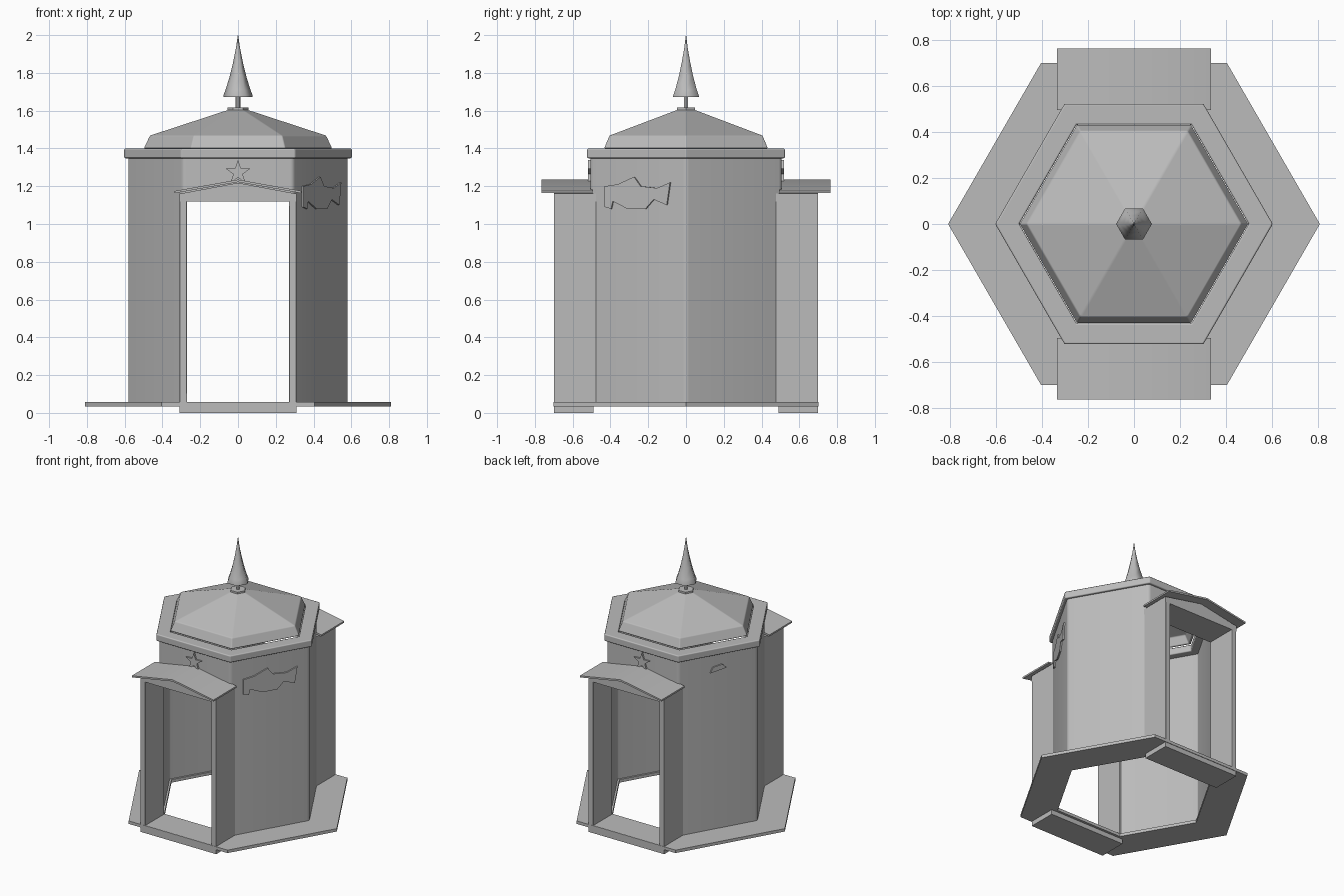
import bpy, bmesh, math
from mathutils import Vector, Matrix

cube = bpy.data.objects.get("Cube")
if cube:
    bpy.data.objects.remove(cube, do_unlink=True)

stone = bpy.data.materials.new("grey_stone")
stone.use_nodes = True
GREY = (0.5, 0.5, 0.5, 1)
stone.diffuse_color = GREY
stone.node_tree.nodes["Principled BSDF"].inputs["Base Color"].default_value = GREY


def finish(name, bm, smooth=30, bevel=0):
    bmesh.ops.remove_doubles(bm, verts=bm.verts, dist=1e-5)
    bmesh.ops.recalc_face_normals(bm, faces=bm.faces)
    mesh = bpy.data.meshes.new(name)
    bm.to_mesh(mesh)
    bm.free()
    mesh.materials.append(stone)
    ob = bpy.data.objects.new(name, mesh)
    bpy.context.collection.objects.link(ob)
    bpy.ops.object.select_all(action="DESELECT")
    ob.select_set(True)
    bpy.context.view_layer.objects.active = ob
    bpy.ops.object.shade_smooth_by_angle(angle=math.radians(smooth))
    if bevel:
        mod = ob.modifiers.new("soft_edges", "BEVEL")
        mod.width, mod.segments = bevel, 2
        mod.limit_method, mod.angle_limit = "ANGLE", math.radians(20)
        mod.harden_normals = True
    return ob


def hexagon(radius, rounding=0.0, steps=4):
    """Hexagon with corners on the x axis, optionally rounded."""
    corners = [Vector((radius * math.cos(i * math.pi / 3), radius * math.sin(i * math.pi / 3)))
               for i in range(6)]
    if not rounding:
        return corners
    points = []
    for i, c in enumerate(corners):
        a = c + (corners[i - 1] - c).normalized() * rounding
        b = c + (corners[(i + 1) % 6] - c).normalized() * rounding
        for k in range(steps + 1):
            t = k / steps
            points.append(a * (1 - t) ** 2 + c * 2 * t * (1 - t) + b * t * t)
    return points


def loft(name, loops, closed=False, **kw):
    """Skin equal loops of 3D points; closed joins the last to the first."""
    bm = bmesh.new()
    rings = [[bm.verts.new(p) for p in loop] for loop in loops]
    n = len(rings[0])
    pairs = list(zip(rings, rings[1:])) + ([(rings[-1], rings[0])] if closed else [])
    for lo, hi in pairs:
        for i in range(n):
            j = (i + 1) % n
            bm.faces.new((lo[i], lo[j], hi[j], hi[i]))
    if not closed:
        bm.faces.new(rings[0])
        bm.faces.new(rings[-1])
    return finish(name, bm, **kw)


def prism(name, points, z0, z1, **kw):
    return loft(name, [[(x, y, z) for x, y in points] for z in (z0, z1)], **kw)


def ring(name, outer, inner, z0, z1, **kw):
    loops = [[(x, y, z) for x, y in pts]
             for pts, z in ((outer, z0), (outer, z1), (inner, z1), (inner, z0))]
    return loft(name, loops, closed=True, **kw)


def lathe(name, profile, **kw):
    return loft(name, [[(x, y, z) for x, y in hexagon(r)] for r, z in profile], **kw)


def box(name, x, y, z, **kw):
    rect = [(x[0], y[0]), (x[1], y[0]), (x[1], y[1]), (x[0], y[1])]
    return prism(name, rect, z[0], z[1], **kw)


def plate(name, outline, depth, matrix):
    """Extrude an outline drawn in local x, z by depth along local -y."""
    loops = [[matrix @ Vector((x, y, z)) for x, z in outline] for y in (0.004, -depth)]
    return loft(name, loops)


# Floor ring, open in the middle
ring("floor_ring", hexagon(0.81), hexagon(0.545), 0.035, 0.057)

# Walls: two side shells with door gaps between, and a full band above
DOOR, HEAD = 0.27, 1.12
WALL, INNER = 0.585, 0.56
APOTHEM = WALL * math.sqrt(3) / 2
outer, inner = hexagon(WALL, 0.018), hexagon(INNER, 0.006)
for side, sx in (("left", 1), ("right", -1)):
    def half(points, r):
        a = r * math.sqrt(3) / 2
        kept = [p for p in points if p.x > DOOR + 0.001]
        kept.sort(key=lambda p: p.y)
        return [Vector((DOOR, -a))] + kept + [Vector((DOOR, a))]
    shell = half(outer, WALL) + half(inner, INNER)[::-1]
    prism(side + "_wall", [(sx * p.x, p.y) for p in shell], 0.05, HEAD)
ring("upper_wall_band", outer, inner, HEAD, 1.36)

# Cornice and hollow roof
ring("cornice", hexagon(0.605), hexagon(0.5), 1.348, 1.4, bevel=0.008)
roof = [(0.5, 1.4), (0.468, 1.468), (0.05, 1.605), (0.02, 1.605),
        (0.02, 1.59), (0.45, 1.455), (0.48, 1.4)]
loft("roof", [[(x, y, z) for x, y in hexagon(r)] for r, z in roof], closed=True, bevel=0.006)

# Finial
lathe("finial_base", [(0.055, 1.592), (0.055, 1.616)])
lathe("finial_rod", [(0.012, 1.61), (0.012, 1.69)])
lathe("finial_spire", [(0.078, 1.672), (0.078, 1.68), (0.066, 1.71), (0.043, 1.785),
                       (0.025, 1.86), (0.011, 1.93), (0.001, 2.0)], smooth=65)

# Front and back porches, each with threshold, jambs, lintel, gable and star
for end, sy in (("front", -1), ("back", 1)):
    def span(a, b):
        return sorted((sy * a, sy * b))
    box(end + "_threshold", (-0.31, 0.31), span(0.49, 0.698), (0, 0.04))
    box(end + "_sill", (-0.31, 0.31), span(0.49, 0.7), (0.035, 0.058))
    for side, sx in (("left", 1), ("right", -1)):
        box(end + "_" + side + "_jamb", sorted((sx * DOOR, sx * 0.31)),
            span(0.475, 0.7), (0.04, 1.16), bevel=0.004)
    box(end + "_lintel", (-0.31, 0.31), span(0.475, 0.7), (HEAD, 1.162))
    turn = Matrix.Rotation(0 if sy < 0 else math.pi, 4, "Z")
    gable = [(-0.31, 1.16), (0.31, 1.16), (0, 1.218)]
    sheet = [(-0.335, 1.163), (0, 1.222), (0.335, 1.163),
             (0.335, 1.175), (0, 1.235), (-0.335, 1.175)]
    plate(end + "_gable", gable, 0.2, turn @ Matrix.Translation((0, -0.5, 0)))
    plate(end + "_porch_roof", sheet, 0.265, turn @ Matrix.Translation((0, -0.5, 0)))
    star = []
    for k in range(10):
        r = 0.026 if k % 2 else 0.068
        a = math.pi / 2 + k * math.pi / 5
        star.append((r * math.cos(a), 1.272 + r * math.sin(a)))
    plate(end + "_star", star, 0.012, turn @ Matrix.Translation((0, -APOTHEM, 0)))

# Worn relief patches high on two opposite walls
patch = [(-0.2, 1.09), (-0.16, 1.08), (-0.15, 1.12), (-0.06, 1.08), (0.05, 1.08), (0.1, 1.13),
         (0.18, 1.1), (0.2, 1.22), (0.12, 1.19), (0.02, 1.2), (-0.02, 1.25), (-0.12, 1.21),
         (-0.2, 1.2)]
chip = [(-0.06, 1.22), (0.06, 1.24), (0.03, 1.27), (-0.04, 1.26)]
for name, outline, angle in (("wall_relief", patch, 60), ("small_wall_relief", chip, 240)):
    turn = Matrix.Rotation(math.radians(angle), 4, "Z")
    plate(name, outline, 0.01, turn @ Matrix.Translation((0, -APOTHEM, 0)))
